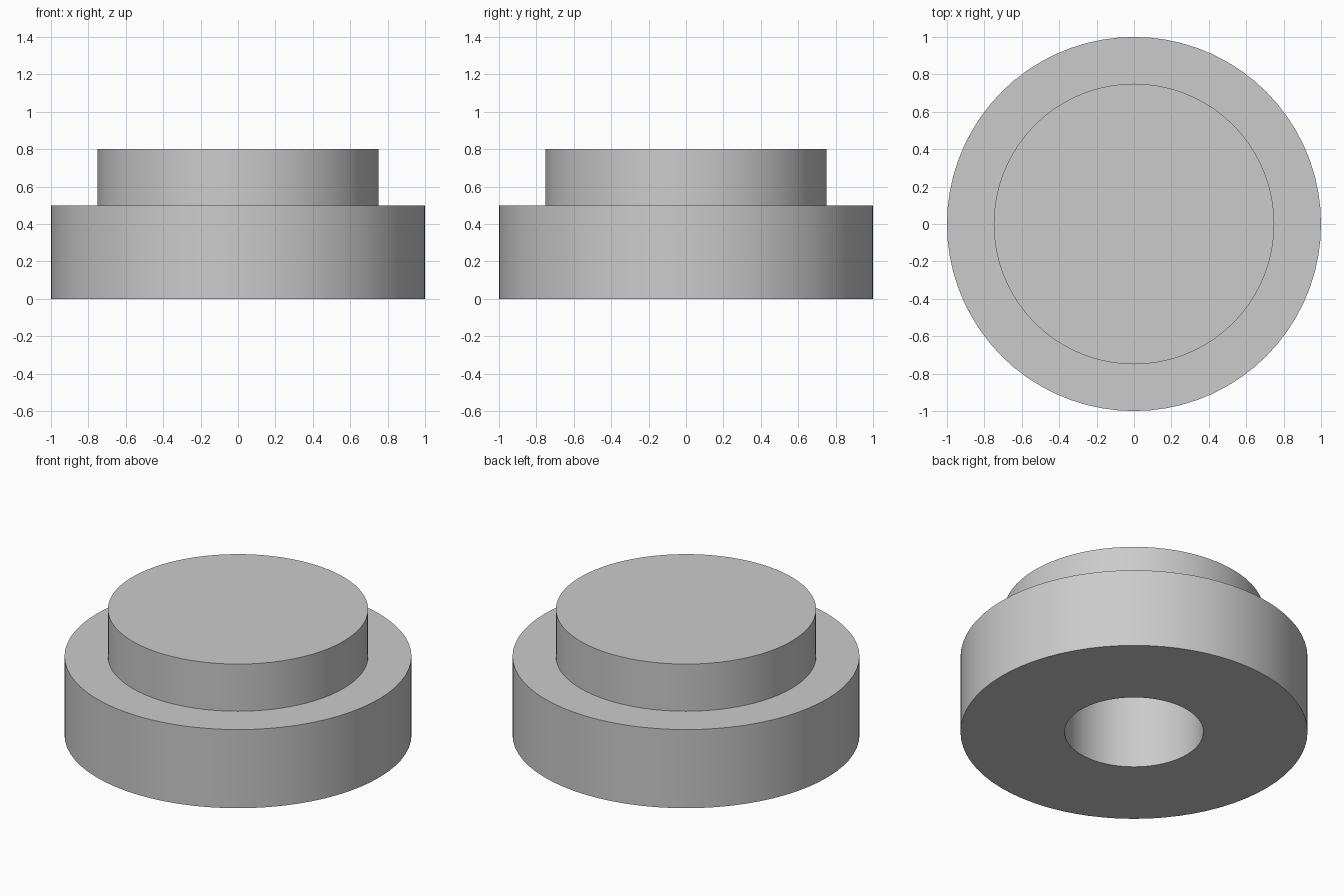
import bpy
import bmesh
import math

SEGMENTS = 72

cube = bpy.data.objects.get("Cube")
if cube:
    bpy.data.objects.remove(cube, do_unlink=True)

# Plain grey material
grey = bpy.data.materials.new("plain_grey")
grey.use_nodes = True
colour = (0.6, 0.6, 0.6, 1)
grey.diffuse_color = colour
grey.node_tree.nodes["Principled BSDF"].inputs["Base Color"].default_value = colour


def lathe(name, profile):
    """Turn a (radius, height) profile around the z axis."""
    bm = bmesh.new()
    verts = [bm.verts.new((r, 0, z)) for r, z in profile]
    edges = [bm.edges.new(pair) for pair in zip(verts, verts[1:])]
    bmesh.ops.spin(bm, geom=verts + edges, cent=(0, 0, 0), axis=(0, 0, 1),
                   angle=math.tau, steps=SEGMENTS, use_duplicate=False)
    bmesh.ops.remove_doubles(bm, verts=bm.verts, dist=0.0001)
    bmesh.ops.recalc_face_normals(bm, faces=bm.faces)
    mesh = bpy.data.meshes.new(name)
    bm.to_mesh(mesh)
    bm.free()
    mesh.materials.append(grey)
    obj = bpy.data.objects.new(name, mesh)
    bpy.context.collection.objects.link(obj)
    bpy.ops.object.select_all(action='DESELECT')
    obj.select_set(True)
    bpy.context.view_layer.objects.active = obj
    bpy.ops.object.shade_smooth_by_angle(angle=math.radians(30))
    return obj


# Stepped round body with a blind hole in its underside
hole_radius, hole_depth = 0.4, 0.5
base_radius, base_height = 1.0, 0.5
boss_radius, total_height = 0.75, 0.8
lathe("stepped_body", [
    (0, hole_depth),
    (hole_radius, hole_depth),
    (hole_radius, 0),
    (base_radius, 0),
    (base_radius, base_height),
    (boss_radius, base_height),
    (boss_radius, total_height),
    (0, total_height),
])
